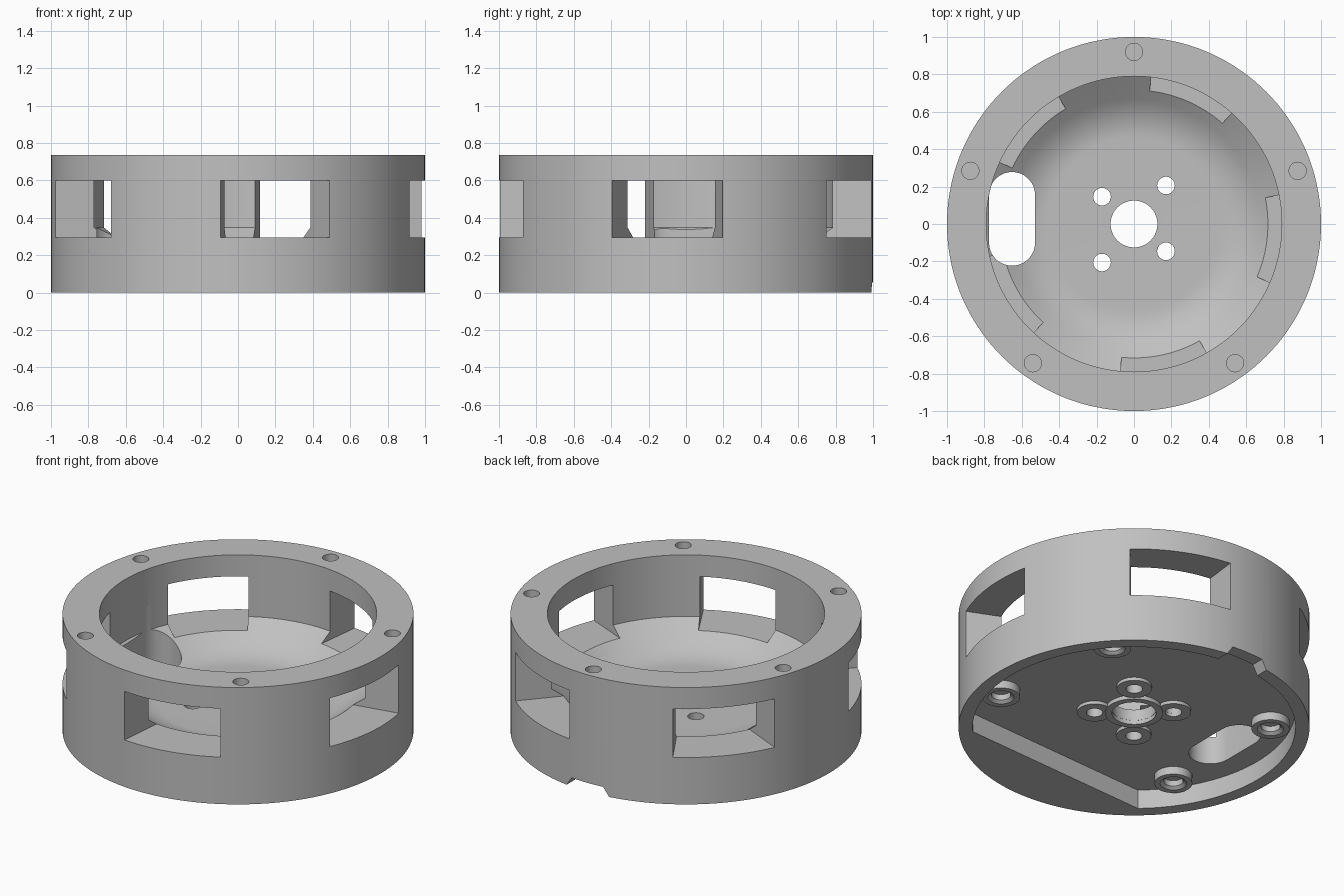
import bpy, bmesh
from math import sin, cos, radians, pi

cube = bpy.data.objects.get("Cube")
if cube:
    bpy.data.objects.remove(cube, do_unlink=True)

grey = bpy.data.materials.new("plain grey")
grey.use_nodes = True
colour = (0.53, 0.53, 0.53, 1)
grey.diffuse_color = colour
grey.node_tree.nodes["Principled BSDF"].inputs["Base Color"].default_value = colour


def finish(name, bm):
    bmesh.ops.recalc_face_normals(bm, faces=bm.faces)
    mesh = bpy.data.meshes.new(name)
    bm.to_mesh(mesh)
    bm.free()
    mesh.materials.append(grey)
    obj = bpy.data.objects.new(name, mesh)
    bpy.context.collection.objects.link(obj)
    return obj


def revolve(name, profile, centre=(0, 0), steps=48):
    """Closed (radius, height) profile turned around a vertical axis."""
    bm = bmesh.new()
    rings = []
    for i in range(steps):
        a = 2 * pi * i / steps
        rings.append([bm.verts.new((centre[0] + r * cos(a), centre[1] + r * sin(a), z))
                      for r, z in profile])
    n = len(profile)
    for i in range(steps):
        here, there = rings[i], rings[(i + 1) % steps]
        for j in range(n):
            k = (j + 1) % n
            bm.faces.new((here[j], there[j], there[k], here[k]))
    return finish(name, bm)


def prism(name, points, low, high):
    """Outline in plan, extruded upward."""
    bm = bmesh.new()
    face = bm.faces.new([bm.verts.new((x, y, low)) for x, y in points])
    up = bmesh.ops.extrude_face_region(bm, geom=[face])["geom"]
    bmesh.ops.translate(bm, vec=(0, 0, high - low),
                        verts=[v for v in up if isinstance(v, bmesh.types.BMVert)])
    return finish(name, bm)


def arc(radius, start, end, steps, centre=(0, 0)):
    angles = [radians(start + (end - start) * i / steps) for i in range(steps + 1)]
    return [(centre[0] + radius * cos(a), centre[1] + radius * sin(a)) for a in angles]


def disc(radius, centre=(0, 0)):
    return arc(radius, 0, 350, 35, centre)


def polar(radius, angle):
    return radius * cos(radians(angle)), radius * sin(radians(angle))


def cut(target, cutter):
    cutter.hide_render = True
    mod = target.modifiers.new("cut", "BOOLEAN")
    mod.operation = "DIFFERENCE"
    mod.solver = "EXACT"
    mod.object = cutter
    bpy.context.view_layer.objects.active = target
    bpy.ops.object.modifier_apply(modifier=mod.name)
    bpy.data.objects.remove(cutter, do_unlink=True)


# Housing: drum with a bowl-shaped inside, the bowl blended into its flat floor
HEIGHT, FLOOR, RECESS = 0.735, 0.19, 0.12
cone, corner, flat = (0.67, 0.262), (0.57, FLOOR), (0.46, FLOOR)
blend = []
for i in range(11):
    t = i / 10
    blend.append(tuple((1 - t) ** 2 * a + 2 * t * (1 - t) * b + t * t * c
                       for a, b, c in zip(cone, corner, flat)))
profile = [(0.125, 0), (1, 0), (1, HEIGHT), (0.79, HEIGHT), (0.79, 0.348)]
housing = revolve("housing", profile + blend + [(0.125, FLOOR)], steps=144)

# Underside recess with one straight side at the front
chord = 47.2 - 90
cut(housing, prism("recess_cutter", arc(0.92, chord, 270 - 41.3 - 0.05, 96), -0.1, RECESS))

# Five side windows and five screw holes in the top rim
for k in range(5):
    mid = -78 + 72 * k
    outline = arc(1.1, mid - 17.3, mid + 17.3, 8) + arc(0.6, mid + 17.3, mid - 17.3, 8)
    cut(housing, prism("window_cutter", outline, 0.295, 0.6))
    cut(housing, prism("screw_cutter", disc(0.046, polar(0.92, 90 + 72 * k)), 0.5, 0.9))

# Cable slot through the floor on the right
slot = arc(0.123, 0, 180, 18, (-0.652, 0.155)) + arc(0.123, 180, 360, 18, (-0.652, -0.1))
cut(housing, prism("slot_cutter", slot, -0.1, 0.5))

# Cable notch in the bottom edge at the back
notch = prism("notch_cutter", [(-0.17, 0.85), (0.15, 0.85), (0.15, 1.1), (-0.17, 1.1)], -0.02, 0.055)
for v in notch.data.vertices:
    if v.co.z > 0:
        v.co.x = -0.01 + (v.co.x + 0.01) * 0.68
cut(housing, notch)

# Mounting holes around the centre, each with a thin washer pad below
mounts = [(0.171, 0.206), (0.171, -0.146), (-0.171, 0.146), (-0.171, -0.206)]
parts = [housing]
for i, spot in enumerate(mounts):
    cut(housing, prism("mount_cutter", disc(0.047, spot), 0.05, 0.3))
    ring = [(0.047, 0.1), (0.1, 0.1), (0.1, RECESS + 0.005), (0.047, RECESS + 0.005)]
    parts.append(revolve(f"mount_pad_{i + 1}", ring, spot))

# Raised ring around the centre hole
parts.append(revolve("centre_ring", [(0.126, 0.095), (0.165, 0.095),
                                     (0.165, RECESS + 0.005), (0.126, RECESS + 0.005)]))

# Four standoffs under the floor, with chamfered bores
for i, angle in enumerate((41, -23.5, -146.5, 150)):
    ring = [(0.075, 0.07), (0.108, 0.07), (0.108, RECESS + 0.005),
            (0.055, RECESS + 0.005), (0.055, 0.085)]
    parts.append(revolve(f"standoff_{i + 1}", ring, polar(0.79, angle)))

# Smooth round walls, crisp edges
bpy.ops.object.select_all(action="DESELECT")
for obj in parts:
    obj.select_set(True)
bpy.context.view_layer.objects.active = housing
bpy.ops.object.shade_smooth_by_angle(angle=radians(25))
